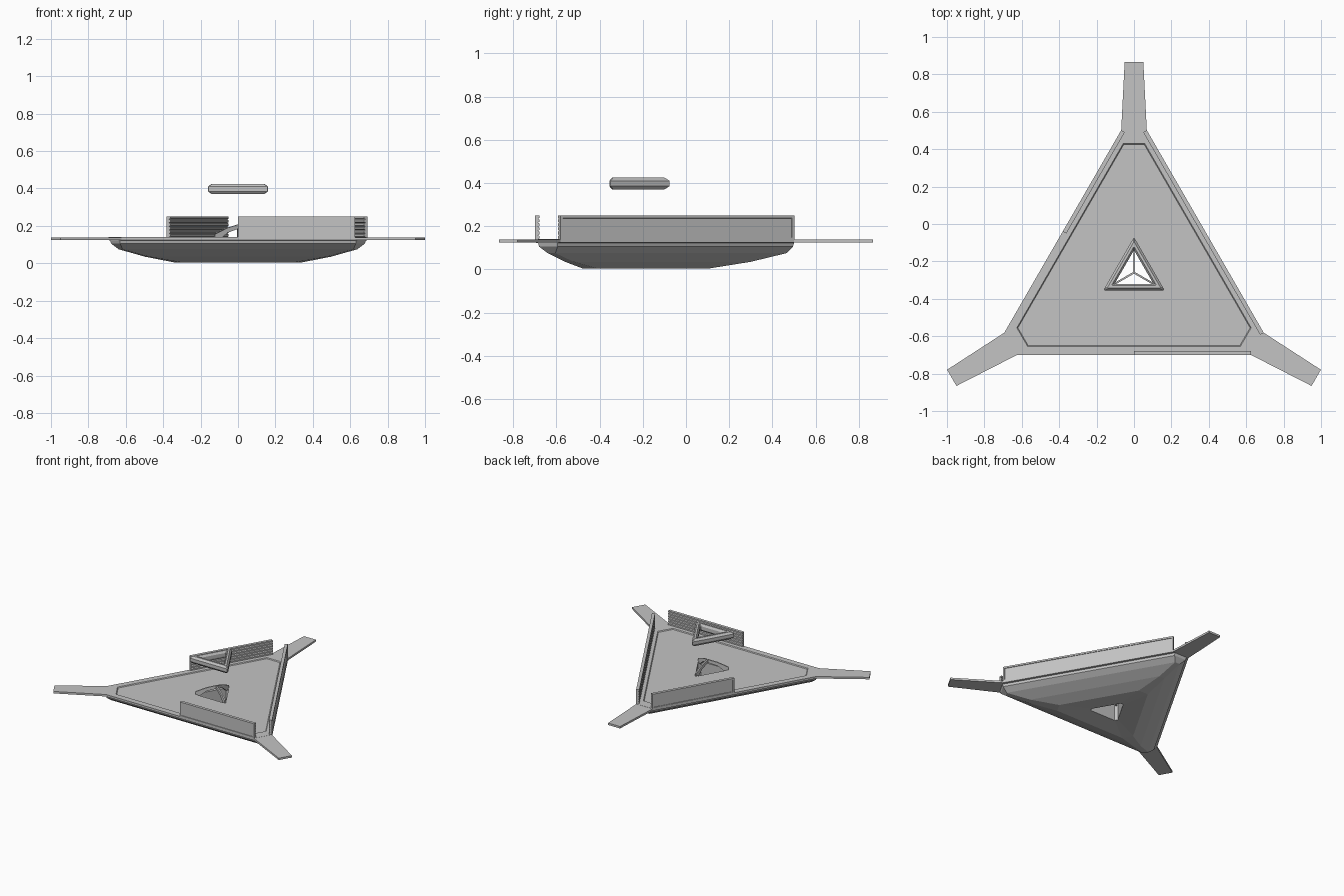
import bpy, bmesh, math
from mathutils import Matrix, Vector

cube = bpy.data.objects.get("Cube")
if cube:
    bpy.data.objects.remove(cube)

grey = bpy.data.materials.new("light_grey")
grey.use_nodes = True
grey.diffuse_color = (0.55, 0.55, 0.55, 1)
grey.node_tree.nodes["Principled BSDF"].inputs["Base Color"].default_value = (0.55, 0.55, 0.55, 1)

CENTRE = Vector((0, -0.26, 0))
INRADIUS = 0.44


def finish(name, bm, turn=0):
    """Turn the part by thirds about the platform centre and make its object."""
    bm.transform(Matrix.Translation(CENTRE) @ Matrix.Rotation(math.radians(turn), 4, 'Z'))
    bmesh.ops.recalc_face_normals(bm, faces=bm.faces)
    mesh = bpy.data.meshes.new(name)
    bm.to_mesh(mesh)
    bm.free()
    mesh.materials.append(grey)
    obj = bpy.data.objects.new(name, mesh)
    bpy.context.collection.objects.link(obj)
    return obj


def cut_triangle(bm, d, c, z):
    """Ring of a triangle of inradius d, its corners cut at distance c."""
    half = (2 * d - c) * math.tan(math.radians(30))
    ring = []
    for k in range(3):
        turn = Matrix.Rotation(math.radians(120 * k), 3, 'Z')
        for side in (half, -half):
            ring.append(bm.verts.new(turn @ Vector((side, c, z))))
    return ring


def triangle_loft(name, profile):
    """Closed loft through cut triangles, given as (inradius, corner, height)."""
    bm = bmesh.new()
    rings = [cut_triangle(bm, *p) for p in profile]
    for a, b in zip(rings, rings[1:] + rings[:1]):
        for i in range(6):
            j = (i + 1) % 6
            bm.faces.new((a[i], a[j], b[j], b[i]))
    return finish(name, bm)


def extrude(outline, vector):
    """Solid from a flat outline pushed along a vector."""
    bm = bmesh.new()
    face = bm.faces.new([bm.verts.new(p) for p in outline])
    new = bmesh.ops.extrude_face_region(bm, geom=[face])
    moved = [v for v in new["geom"] if isinstance(v, bmesh.types.BMVert)]
    bmesh.ops.translate(bm, verts=moved, vec=vector)
    bmesh.ops.recalc_face_normals(bm, faces=bm.faces)
    return bm


# Hull with sunken deck and open centre
triangle_loft("hull", [
    (0.075, 0.13, 0.012), (0.215, 0.36, 0.003), (0.30, 0.56, 0.035),
    (0.38, 0.725, 0.075), (0.42, 0.755, 0.105), (0.425, 0.76, 0.122),
    (0.44, 0.76, 0.124), (0.44, 0.76, 0.14), (0.395, 0.69, 0.14),
    (0.39, 0.685, 0.134), (0.075, 0.13, 0.134)])

# Floating ring above the centre
R = 0.095
triangle_loft("floating_ring", [
    (d, 2 * d - 0.006, z) for d, z in (
        (R, 0.385), (R, 0.41), (0.083, 0.425), (0.07, 0.425),
        (0.06, 0.41), (0.06, 0.385), (0.07, 0.37), (0.083, 0.37))])

# Arms and arched centre fins, one for each corner
for k, corner in enumerate(("back", "left", "right")):
    arm = extrude([(-0.069, 0.75, 0.124), (0.069, 0.75, 0.124),
                   (0.05, 1.125, 0.124), (-0.05, 1.125, 0.124)], (0, 0, 0.015))
    finish(corner + "_arm", arm, 120 * k)
    fin = extrude([(-0.005, 0.145, 0.125), (-0.005, 0.145, 0.155), (-0.005, 0.07, 0.188),
                   (-0.005, 0, 0.208), (-0.005, 0, 0.185), (-0.005, 0.07, 0.162),
                   (-0.005, 0.115, 0.125)], (0.01, 0, 0))
    finish(corner + "_fin", fin, 120 * k)


def wall(name, start, end, turn):
    """Wall with a recessed outer panel and a ribbed inner face."""
    outer, inner, low, high, ribs = -INRADIUS, -INRADIUS + 0.022, 0.135, 0.25, 6
    outline = [(start, outer, low), (start, outer, high)]
    step = (high - low) / ribs
    for i in range(ribs):
        top = high - i * step
        outline += [(start, inner, top), (start, inner, top - step * 0.55),
                    (start, inner - 0.008, top - step * 0.75)]
    outline.append((start, inner, low))
    bm = extrude(outline, (end - start, 0, 0))
    front = [f for f in bm.faces if f.normal.y < -0.9
             and abs(f.calc_center_median().y - outer) < 0.001]
    bmesh.ops.inset_region(bm, faces=front, thickness=0.018)
    bmesh.ops.inset_region(bm, faces=front, thickness=0.001, depth=-0.004)
    finish(name, bm, turn)


# Walls on the platform edges: half, full, half
wall("front_wall", 0, 0.625, 0)
wall("right_edge_wall", -0.625, 0.625, 120)
wall("left_edge_wall", -0.625, 0, 240)
